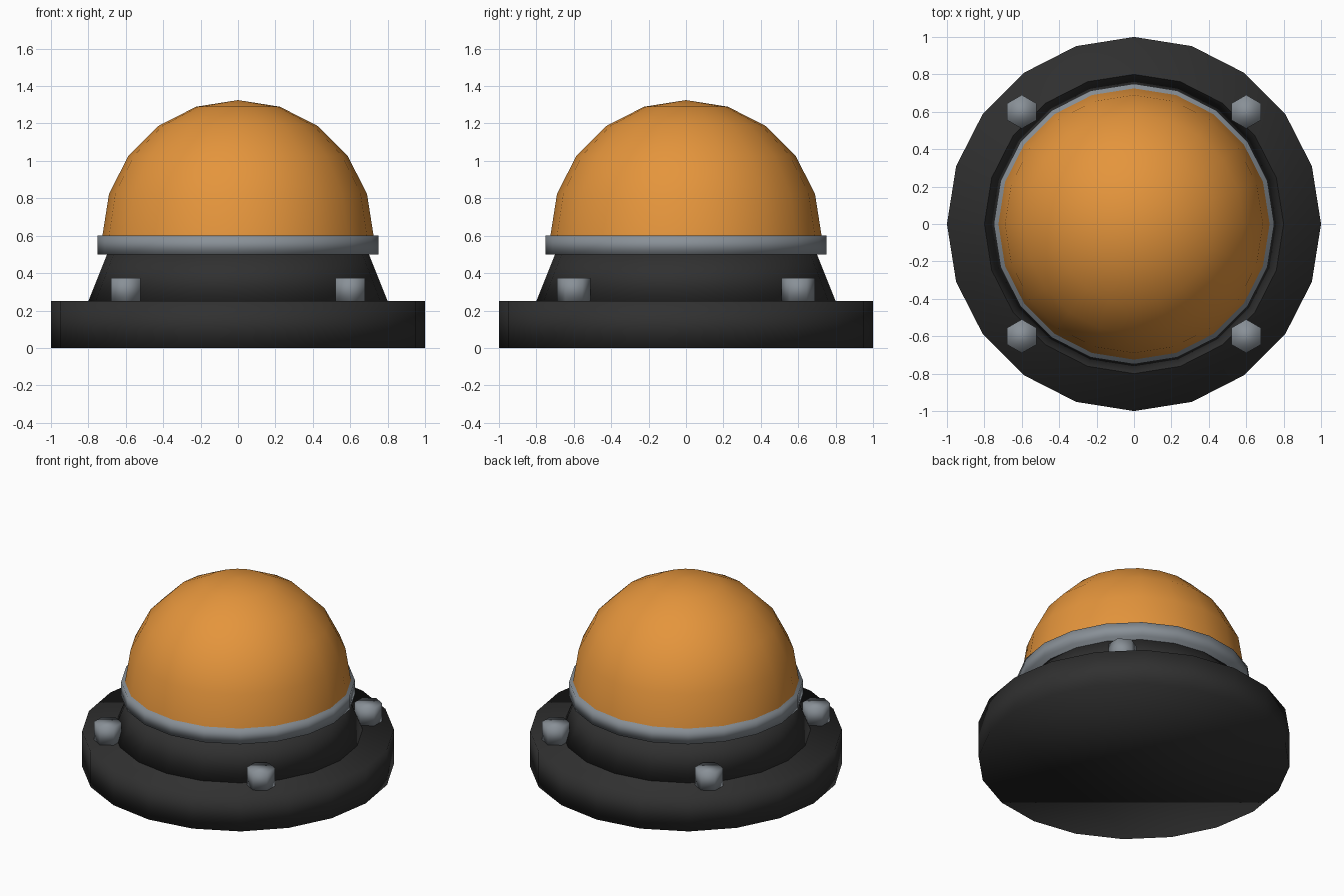
import bpy
import bmesh
import math

if "Cube" in bpy.data.objects:
    bpy.data.objects.remove(bpy.data.objects["Cube"])

SIDES = 20


def material(name, rgb):
    m = bpy.data.materials.new(name)
    m.diffuse_color = (*rgb, 1)
    m.use_nodes = True
    m.node_tree.nodes["Principled BSDF"].inputs["Base Color"].default_value = m.diffuse_color
    return m


black = material("black_rubber", (0.03, 0.03, 0.03))
steel = material("grey_steel", (0.25, 0.28, 0.31))
amber = material("amber_glass", (0.78, 0.30, 0.045))


def finish(bm, name, mat):
    bmesh.ops.recalc_face_normals(bm, faces=bm.faces)
    for f in bm.faces:
        f.smooth = True
    me = bpy.data.meshes.new(name)
    bm.to_mesh(me)
    bm.free()
    me.materials.append(mat)
    ob = bpy.data.objects.new(name, me)
    bpy.context.collection.objects.link(ob)
    return ob


def drum(name, mat, r_low, r_top, z0, z1, sides=SIDES, x=0, y=0):
    """Capped prism or tapered drum standing from z0 to z1, corner on the y axis."""
    bm = bmesh.new()
    rings = []
    for r, z in ((r_low, z0), (r_top, z1)):
        angles = [math.pi / 2 + math.tau * i / sides for i in range(sides)]
        rings.append([bm.verts.new((x + r * math.cos(a), y + r * math.sin(a), z))
                      for a in angles])
    low, top = rings
    for i in range(sides):
        j = (i + 1) % sides
        bm.faces.new((low[i], low[j], top[j], top[i]))
    bm.faces.new(low[::-1])
    bm.faces.new(top)
    return finish(bm, name, mat)


# Base plate, tapered collar and clamp ring
drum("base_plate", black, 1.0, 1.0, 0.0, 0.25)
drum("collar", black, 0.8, 0.7, 0.25, 0.5)
drum("clamp_ring", steel, 0.75, 0.75, 0.5, 0.6)

# Dome lens: upper half of a sphere sitting in the ring
bm = bmesh.new()
bmesh.ops.create_uvsphere(bm, u_segments=SIDES, v_segments=10, radius=0.725)
bmesh.ops.delete(bm, geom=[v for v in bm.verts if v.co.z < -0.01], context='VERTS')
bmesh.ops.translate(bm, verts=bm.verts, vec=(0, 0, 0.6))
finish(bm, "dome_lens", amber)

# Four hexagonal bolts
for sx in (-1, 1):
    for sy in (-1, 1):
        drum("bolt", steel, 0.09, 0.09, 0.25, 0.375, 6, 0.6 * sx, 0.6 * sy)
